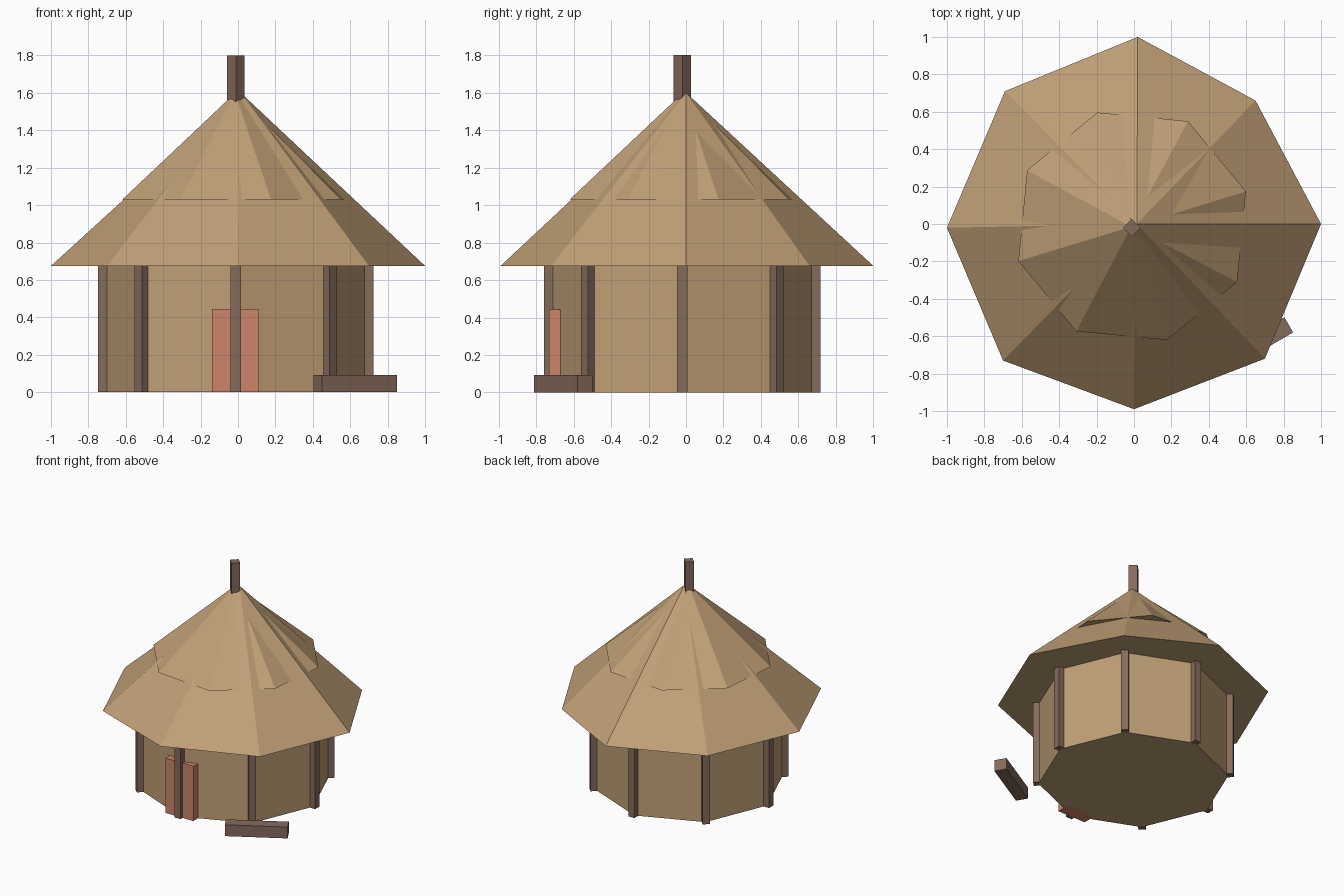
import bpy, bmesh
from math import cos, sin, radians
from mathutils import Matrix, Vector

cube = bpy.data.objects.get("Cube")
if cube:
    bpy.data.objects.remove(cube)


def material(name, rgb):
    mat = bpy.data.materials.new(name)
    mat.use_nodes = True
    mat.diffuse_color = (*rgb, 1)
    mat.node_tree.nodes["Principled BSDF"].inputs["Base Color"].default_value = (*rgb, 1)
    return mat


straw = material("straw tan", (0.53, 0.35, 0.182))
wood = material("dark wood", (0.235, 0.145, 0.106))
clay = material("clay red", (0.61, 0.235, 0.142))


def finish(name, bm, mat):
    bmesh.ops.recalc_face_normals(bm, faces=bm.faces)
    mesh = bpy.data.meshes.new(name)
    bm.to_mesh(mesh)
    bm.free()
    mesh.materials.append(mat)
    obj = bpy.data.objects.new(name, mesh)
    bpy.context.collection.objects.link(obj)
    return obj


def box(name, center, size, mat, angle=0):
    bm = bmesh.new()
    place = Matrix.Translation(center) @ Matrix.Rotation(radians(angle), 4, "Z")
    bmesh.ops.create_cube(bm, size=1, matrix=place @ Matrix.Diagonal((*size, 1)))
    return finish(name, bm, mat)


def ring(center, radius, start=0):
    return [(center[0] + radius * cos(radians(start + 45 * i)),
             center[1] + radius * sin(radians(start + 45 * i))) for i in range(8)]


def cone(name, outline, z, apex, mat):
    bm = bmesh.new()
    base = [bm.verts.new((x, y, z)) for x, y in outline]
    tip = bm.verts.new(apex)
    bm.faces.new(base)
    for a, b in zip(base, base[1:] + base[:1]):
        bm.faces.new((a, b, tip))
    return finish(name, bm, mat)


# Thatched roof: wide lower layer and a twisted upper layer poking through it
eaves_z = 0.675
eaves = [(1, 0), (0.65, 0.66), (0.02, 1), (-0.69, 0.71),
         (-1, -0.02), (-0.70, -0.73), (0, -0.99), (0.70, -0.72)]
cone("lower_roof", eaves, eaves_z, (0.015, 0, 1.6), straw)
cone("upper_roof", ring((-0.01, -0.012), 0.636, 17), 1.03, (-0.015, -0.015, 1.6), straw)

# Eight-sided wall
hut = (-0.012, -0.02)
bm = bmesh.new()
floor = bm.faces.new([bm.verts.new((x, y, 0)) for x, y in ring(hut, 0.70)])
top = bmesh.ops.extrude_face_region(bm, geom=[floor], use_keep_orig=True)
bmesh.ops.translate(bm, vec=Vector((0, 0, eaves_z)),
                    verts=[v for v in top["geom"] if isinstance(v, bmesh.types.BMVert)])
finish("wall", bm, straw)

# Posts on every wall corner
for i, (x, y) in enumerate(ring(hut, 0.71)):
    box(f"wall_post_{i + 1}", (x, y, eaves_z / 2), (0.054, 0.054, eaves_z), wood, 45 * i)

# Roof pole
box("roof_pole", (-0.012, -0.02, 1.6), (0.065, 0.065, 0.4), wood, 45)

# Door behind the front post
box("door", (-0.014, -0.675, 0.222), (0.25, 0.11, 0.444), clay)

# Log bench beside the hut
box("log_bench", (0.627, -0.655, 0.046), (0.463, 0.094, 0.092), wood, 30)
